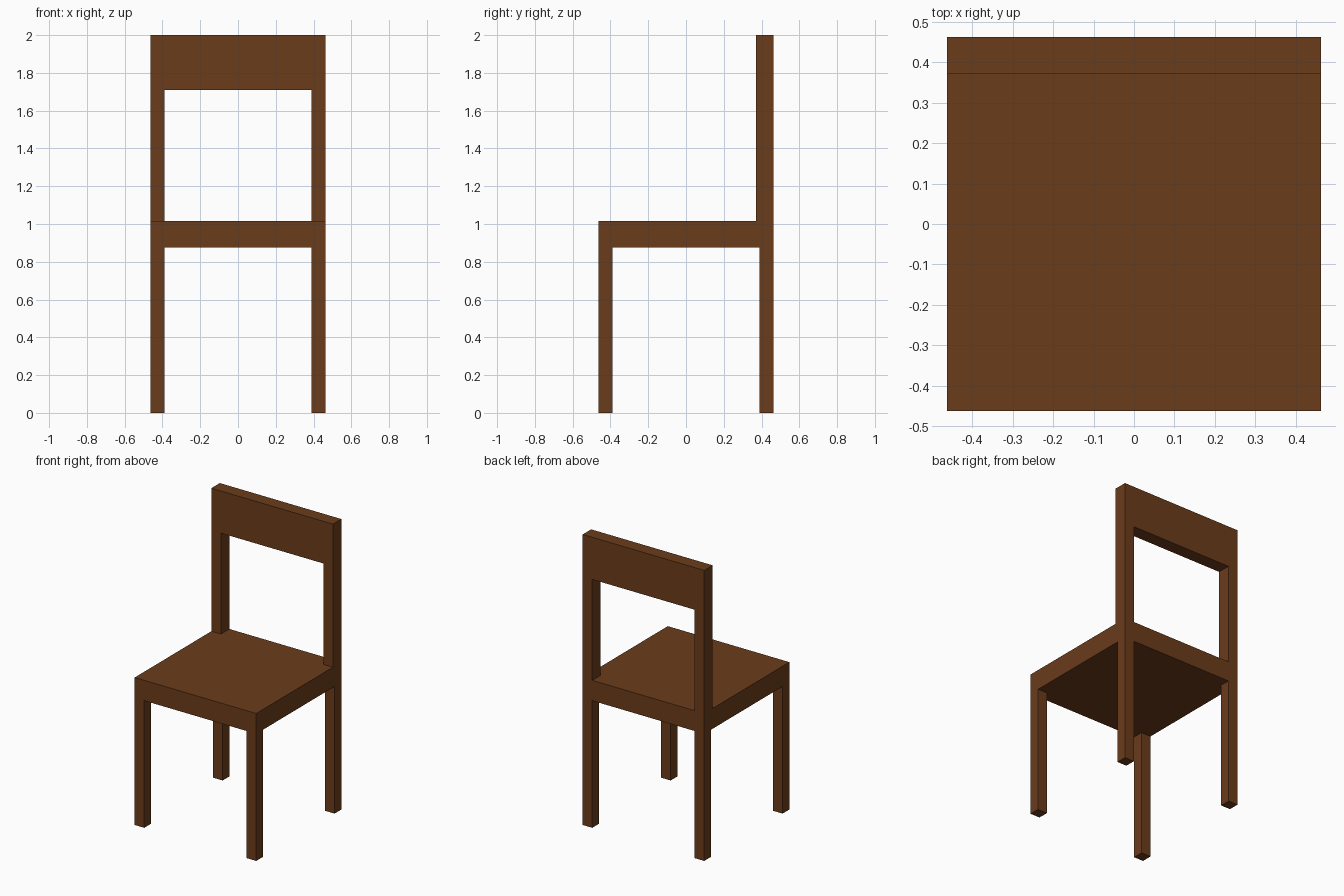
import bpy
import bmesh

if "Cube" in bpy.data.objects:
    bpy.data.objects.remove(bpy.data.objects["Cube"])

HALF = 0.463          # half width and half depth of the chair
LEG = 0.073           # leg and post thickness
SEAT_LOW, SEAT_TOP = 0.875, 1.015
RAIL_LOW, TOP = 1.71, 2.0
BACK_FRONT = 0.371    # front face of the backrest

wood = bpy.data.materials.new("brown_wood")
wood.diffuse_color = (0.147, 0.045, 0.011, 1.0)
wood.use_nodes = True
wood.node_tree.nodes["Principled BSDF"].inputs["Base Color"].default_value = wood.diffuse_color


def finish(name, bm):
    bmesh.ops.recalc_face_normals(bm, faces=bm.faces[:])
    mesh = bpy.data.meshes.new(name)
    bm.to_mesh(mesh)
    bm.free()
    mesh.materials.append(wood)
    obj = bpy.data.objects.new(name, mesh)
    bpy.context.collection.objects.link(obj)
    return obj


def box(name, low, high):
    bm = bmesh.new()
    bmesh.ops.create_cube(bm, size=1.0)
    for v in bm.verts:
        v.co = [a + (b - a) * (c + 0.5) for a, b, c in zip(low, high, v.co)]
    return finish(name, bm)


def extrude_profile(name, points, y0, y1):
    bm = bmesh.new()
    face = bm.faces.new([bm.verts.new((x, y0, z)) for x, z in points])
    ext = bmesh.ops.extrude_face_region(bm, geom=[face])
    moved = [g for g in ext["geom"] if isinstance(g, bmesh.types.BMVert)]
    bmesh.ops.translate(bm, verts=moved, vec=(0, y1 - y0, 0))
    return finish(name, bm)


# Seat slab
box("seat", (-HALF, -HALF, SEAT_LOW), (HALF, HALF, SEAT_TOP))

# Four square legs at the corners
inner = HALF - LEG
for row, y in (("front", -HALF), ("back", inner)):
    for side, x in (("left", -HALF), ("right", inner)):
        box(f"{row}_{side}_leg", (x, y, 0), (x + LEG, y + LEG, SEAT_LOW))

# Backrest: two posts joined by a deep top rail
right = [(HALF, TOP), (HALF, SEAT_TOP), (inner, SEAT_TOP), (inner, RAIL_LOW)]
left = [(-x, z) for x, z in reversed(right)]
extrude_profile("backrest", right + left, BACK_FRONT, HALF)
